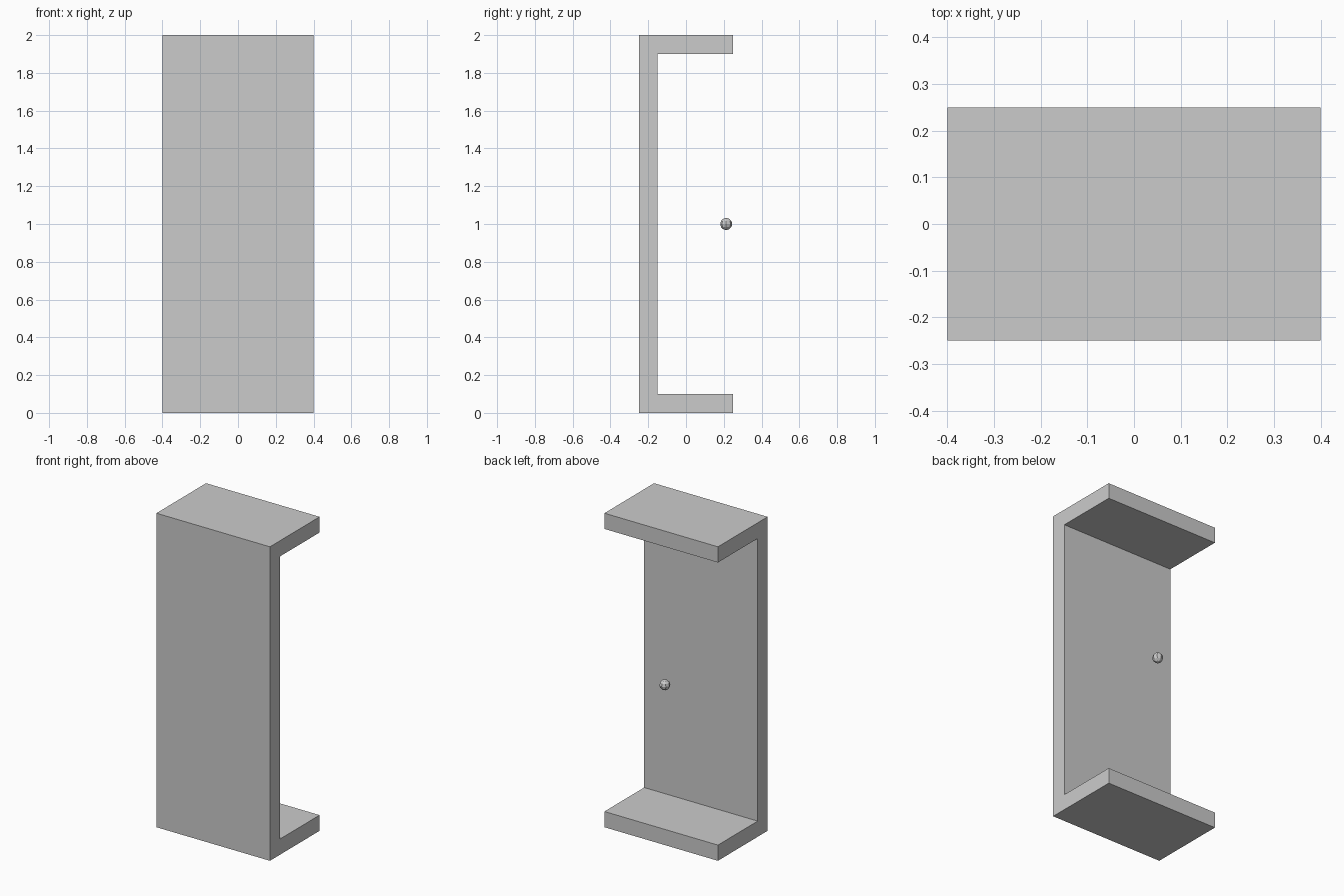
import bpy, bmesh
from mathutils import Matrix

if "Cube" in bpy.data.objects:
    bpy.data.objects.remove(bpy.data.objects["Cube"])


def add_object(name, bm):
    bmesh.ops.recalc_face_normals(bm, faces=bm.faces)
    mesh = bpy.data.meshes.new(name)
    bm.to_mesh(mesh)
    bm.free()
    obj = bpy.data.objects.new(name, mesh)
    bpy.context.collection.objects.link(obj)
    return obj


# Cabinet shell: C-shaped (y, z) profile extruded across the width
W, D, H, T = 0.8, 0.25, 2.0, 0.1
profile = [(-D, 0), (D, 0), (D, T), (-D + T, T),
           (-D + T, H - T), (D, H - T), (D, H), (-D, H)]
bm = bmesh.new()
face = bm.faces.new([bm.verts.new((-W / 2, y, z)) for y, z in profile])
ext = bmesh.ops.extrude_face_region(bm, geom=[face])
moved = [g for g in ext["geom"] if isinstance(g, bmesh.types.BMVert)]
bmesh.ops.translate(bm, verts=moved, vec=(W, 0, 0))
add_object("cabinet_shell", bm)

# Small faceted knob floating at the open side
bm = bmesh.new()
bmesh.ops.create_uvsphere(bm, u_segments=8, v_segments=6, radius=0.032,
                          matrix=Matrix.Translation((0, 0.213, 1.0)))
add_object("knob", bm)
